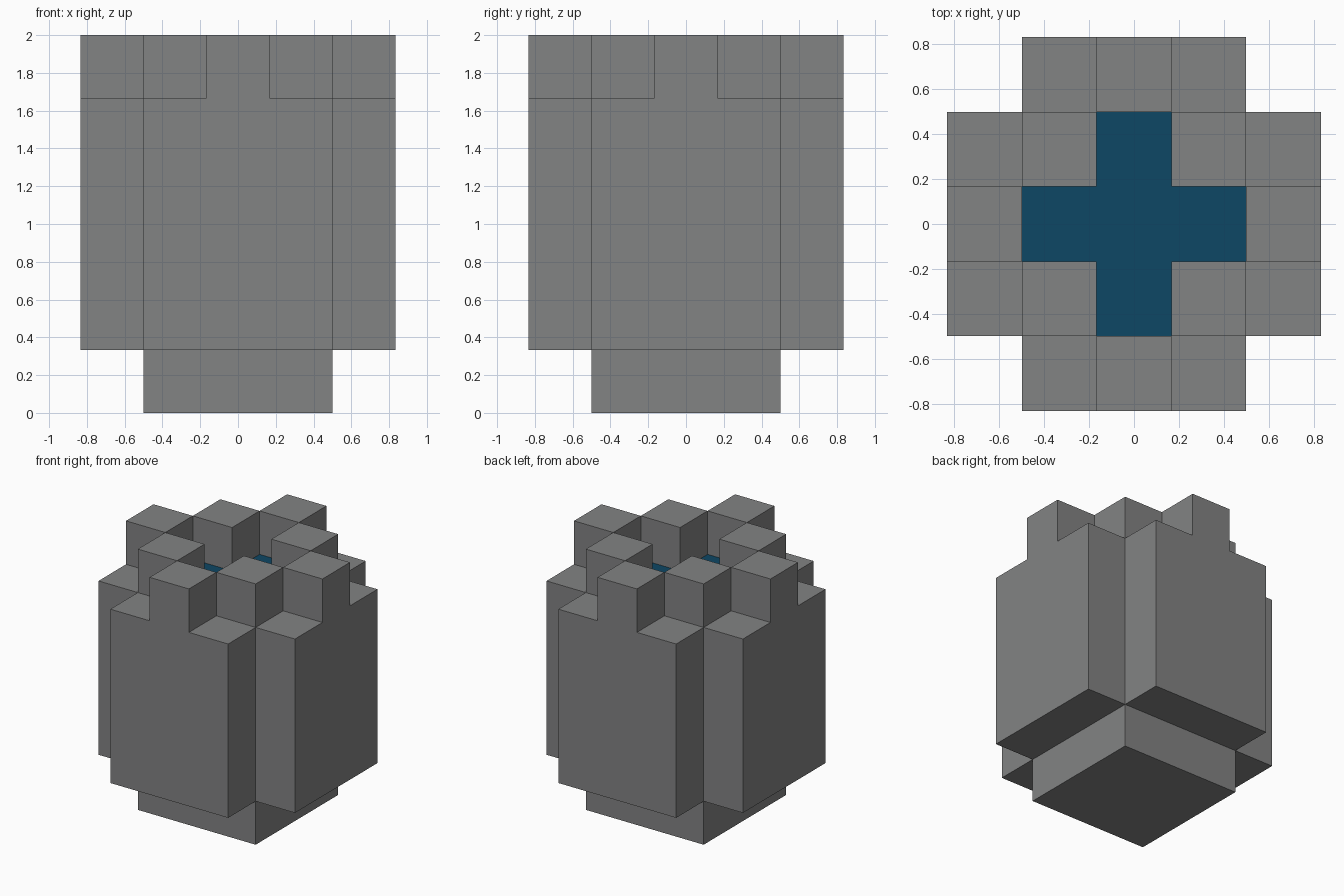
import bpy, bmesh
from mathutils import Vector

if "Cube" in bpy.data.objects:
    bpy.data.objects.remove(bpy.data.objects["Cube"])

U = 1 / 3  # edge of one block


def material(name, rgb):
    m = bpy.data.materials.new(name)
    m.diffuse_color = (*rgb, 1)
    m.use_nodes = True
    m.node_tree.nodes["Principled BSDF"].inputs["Base Color"].default_value = m.diffuse_color
    return m


stone = material("grey stone", (0.225, 0.227, 0.229))
blue = material("deep blue water", (0.004, 0.063, 0.128))

# Block layouts on a grid centred on x = y = 0
R = range(-2, 3)
plan = [(x, y) for x in R for y in R if abs(x) + abs(y) < 4]   # square without corners
pool = {(x, y) for x, y in plan if abs(x) + abs(y) <= 1}       # cross in the middle
rim = [(x, y) for x, y in plan
       if abs(x) == abs(y) == 1 or (abs(x) + abs(y) == 2 and x * y == 0)]

parts = {
    "base": (stone, {(x, y, 0) for x in R for y in R if max(abs(x), abs(y)) < 2}),
    "walls": (stone, {(x, y, z) for x, y in plan if (x, y) not in pool for z in range(1, 5)}),
    "rim_blocks": (stone, {(x, y, 5) for x, y in rim}),
    "water": (blue, {(x, y, z) for x, y in pool for z in range(1, 5)}),
}
filled = set().union(*(cells for _, cells in parts.values()))


def build(name, mat, cells):
    """Join blocks into one skin, leaving out faces between touching blocks."""
    bm = bmesh.new()
    for c in sorted(cells):
        centre = Vector((c[0], c[1], c[2] + 0.5)) * U
        for axis in range(3):
            for sign in (-1, 1):
                n = Vector((0, 0, 0))
                n[axis] = sign
                if tuple(int(a + b) for a, b in zip(c, n)) in filled:
                    continue
                a = Vector((0, 0, 0))
                a[(axis + 1) % 3] = 1
                b = n.cross(a)
                bm.faces.new([bm.verts.new(centre + (n + p * a + q * b) * U / 2)
                              for p, q in ((-1, -1), (1, -1), (1, 1), (-1, 1))])
    bmesh.ops.remove_doubles(bm, verts=bm.verts, dist=0.001)
    mesh = bpy.data.meshes.new(name)
    bm.to_mesh(mesh)
    bm.free()
    mesh.materials.append(mat)
    bpy.context.collection.objects.link(bpy.data.objects.new(name, mesh))


for part, (mat, cells) in parts.items():
    build(part, mat, cells)
